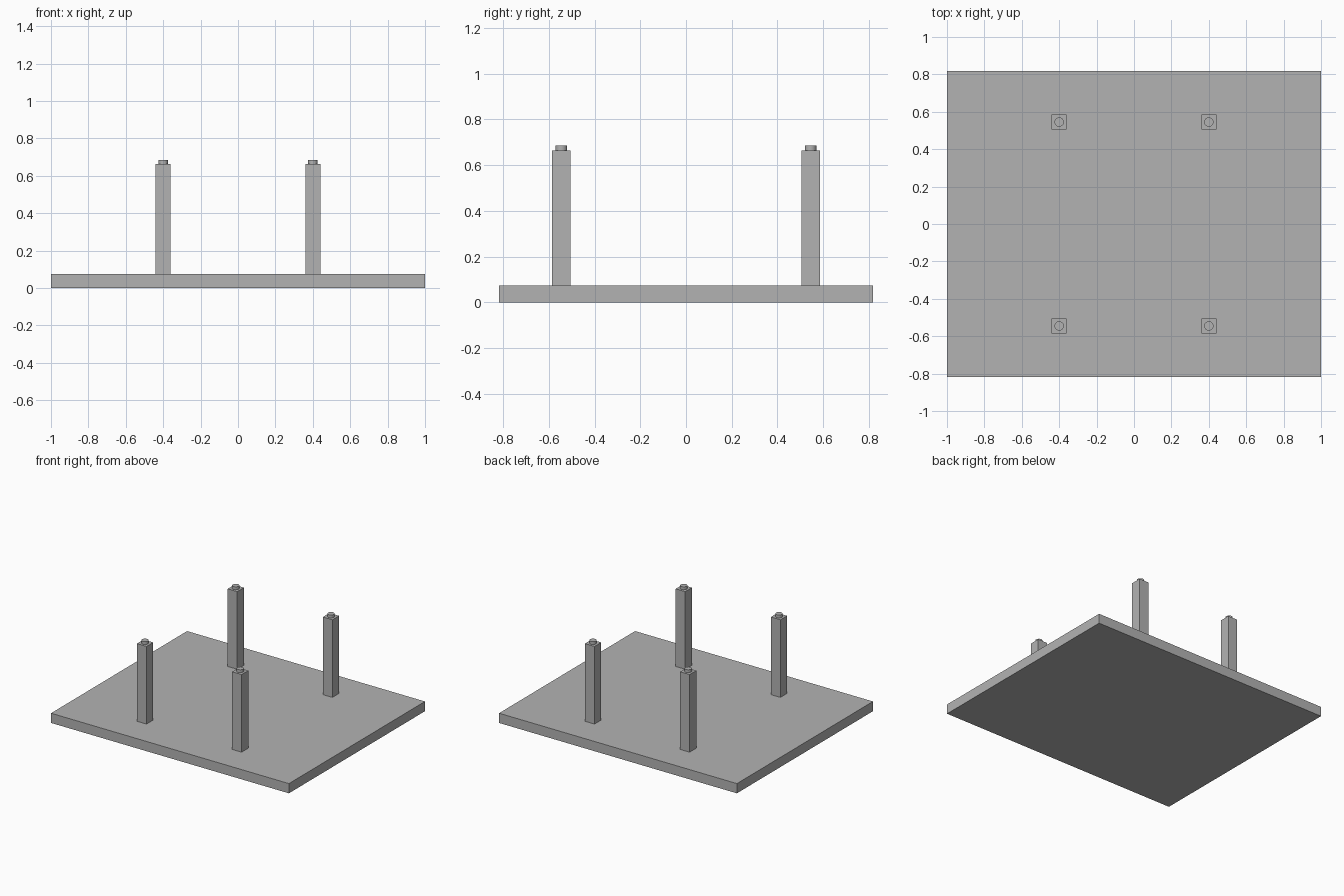
import bpy

# Remove the default cube
cube = bpy.data.objects.get("Cube")
if cube:
    bpy.data.objects.remove(cube, do_unlink=True)

# Single grey material
GREY = (0.45, 0.45, 0.45, 1.0)
grey = bpy.data.materials.new("plain grey")
grey.use_nodes = True
grey.diffuse_color = GREY
grey.node_tree.nodes["Principled BSDF"].inputs["Base Color"].default_value = GREY

PLATE_TOP, POST_TOP, PEG_TOP = 0.074, 0.664, 0.686
POST_WIDTH, PEG_RADIUS = 0.08, 0.025
POST_X, POST_Y = 0.4, 0.545


def finish(name):
    obj = bpy.context.object
    obj.name = name
    obj.data.materials.append(grey)
    return obj


def box(name, x, y, bottom, top, width, depth):
    bpy.ops.mesh.primitive_cube_add(size=1, location=(x, y, (bottom + top) / 2))
    obj = finish(name)
    obj.scale = (width, depth, top - bottom)
    bpy.ops.object.transform_apply(location=False, rotation=False, scale=True)


def peg(name, x, y, bottom, top):
    bpy.ops.mesh.primitive_cylinder_add(vertices=32, radius=PEG_RADIUS, depth=top - bottom,
                                        location=(x, y, (bottom + top) / 2))
    finish(name)
    bpy.ops.object.shade_smooth_by_angle()


# Flat base
box("base_plate", 0, 0, 0, PLATE_TOP, 2, 1.634)

# Four square posts, each topped by a round peg
for end, sy in (("front", -1), ("back", 1)):
    for side, sx in (("right", -1), ("left", 1)):
        x, y = sx * POST_X, sy * POST_Y
        box(f"{end}_{side}_post", x, y, PLATE_TOP, POST_TOP, POST_WIDTH, POST_WIDTH)
        peg(f"{end}_{side}_peg", x, y, POST_TOP, PEG_TOP)
